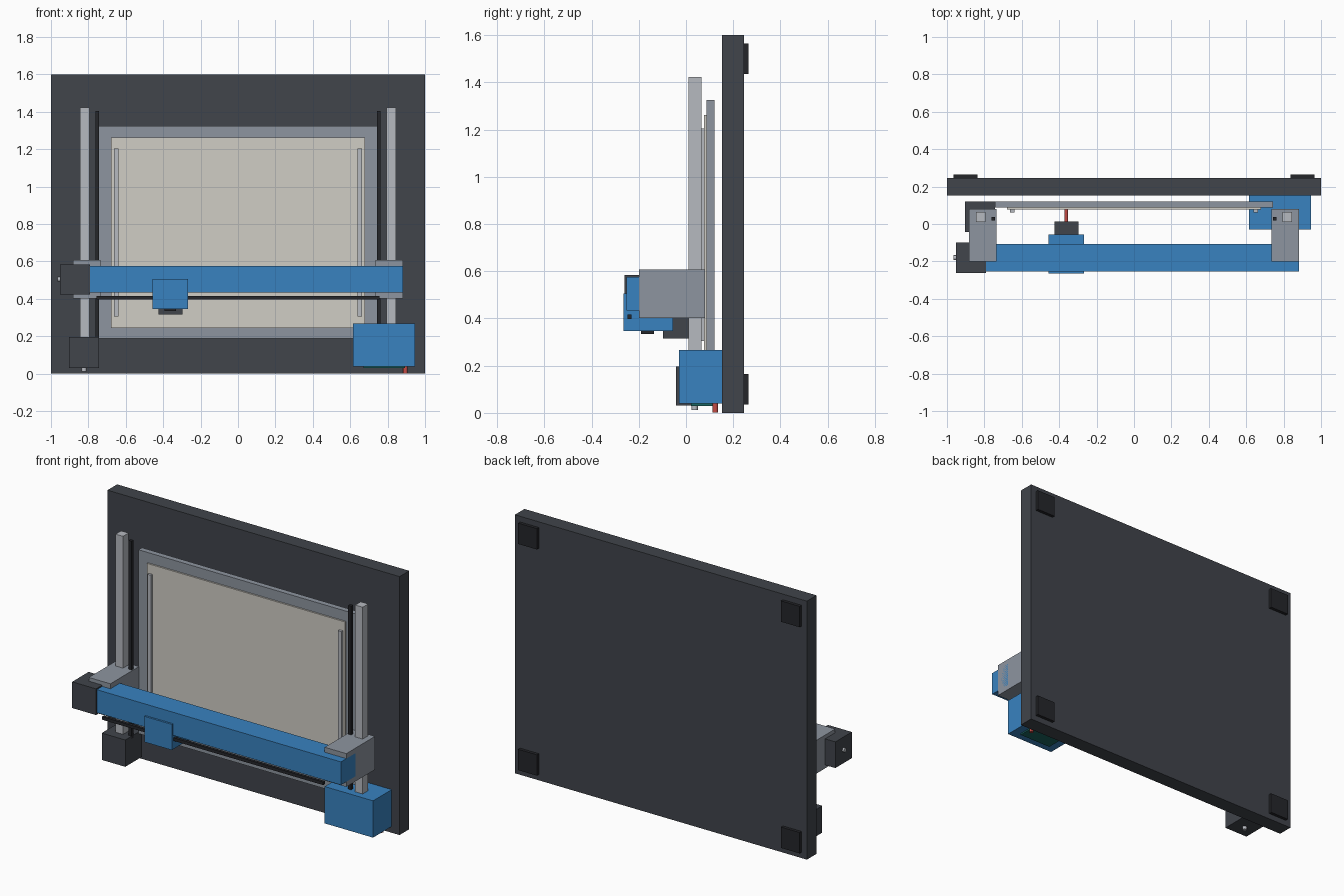
import bpy
from mathutils import Vector

if "Cube" in bpy.data.objects:
    bpy.data.objects.remove(bpy.data.objects["Cube"])


def material(name, r, g, b):
    m = bpy.data.materials.new(name)
    m.diffuse_color = (r, g, b, 1)
    m.use_nodes = True
    m.node_tree.nodes["Principled BSDF"].inputs["Base Color"].default_value = m.diffuse_color
    return m


CHARCOAL = material("charcoal", 0.052, 0.058, 0.07)
BLACK = material("black", 0.018, 0.019, 0.023)
BLUE = material("blue", 0.04, 0.225, 0.53)
GREY = material("grey", 0.27, 0.30, 0.35)
ALUMINIUM = material("aluminium", 0.47, 0.49, 0.53)
CREAM = material("cream", 0.63, 0.61, 0.56)
GREEN = material("green", 0.01, 0.13, 0.12)
RED = material("red", 0.55, 0.07, 0.06)


def box(name, x, y, z, mat):
    """Box from (min, max) ranges on each axis."""
    bpy.ops.mesh.primitive_cube_add(size=1, location=[sum(r) / 2 for r in (x, y, z)])
    o = bpy.context.object
    o.name = name
    o.scale = [r[1] - r[0] for r in (x, y, z)]
    bpy.ops.object.transform_apply(location=False, rotation=False, scale=True)
    o.data.materials.append(mat)
    return o


def rod(name, start, end, radius, mat):
    """Round rod between two points."""
    a, b = Vector(start), Vector(end)
    bpy.ops.mesh.primitive_cylinder_add(vertices=20, radius=radius, depth=(b - a).length,
                                        location=(a + b) / 2)
    o = bpy.context.object
    o.name = name
    o.rotation_euler = (b - a).to_track_quat('Z', 'Y').to_euler()
    o.data.materials.append(mat)
    bpy.ops.object.shade_smooth_by_angle()
    return o


def pair(name, x, y, z, mat):
    """Box on the right and its mirror on the left."""
    box(name + "_right", x, y, z, mat)
    box(name + "_left", (-x[1], -x[0]), y, z, mat)


# Back panel and its four wall pads
box("back_panel", (-1, 1), (0.152, 0.246), (0, 1.6), CHARCOAL)
for level, z in (("lower", (0.036, 0.165)), ("upper", (1.436, 1.565))):
    pair("wall_pad_" + level, (0.836, 0.964), (0.246, 0.265), z, BLACK)

# Drawing board, its surround and paper clamps
box("board_surround", (-0.742, 0.742), (0.087, 0.121), (0.187, 1.325), GREY)
box("drawing_board", (-0.678, 0.678), (0.077, 0.087), (0.245, 1.262), CREAM)
pair("paper_clamp", (0.64, 0.664), (0.062, 0.077), (0.305, 1.204), ALUMINIUM)

# Vertical rails, belts and sliding carriages
pair("vertical_rail", (0.795, 0.846), (0.011, 0.065), (0.18, 1.423), ALUMINIUM)
pair("vertical_belt", (0.742, 0.762), (0.018, 0.038), (0.18, 1.404), BLACK)
pair("side_carriage", (0.734, 0.882), (-0.2, 0.081), (0.401, 0.607), GREY)

# Horizontal beam with its belt
box("cross_beam", (-0.79, 0.882), (-0.253, -0.108), (0.433, 0.576), BLUE)
box("cross_belt", (-0.757, 0.757), (-0.248, -0.23), (0.397, 0.416), BLACK)

# Motors and shafts
box("cross_motor", (-0.953, -0.79), (-0.261, -0.1), (0.422, 0.584), CHARCOAL)
rod("cross_motor_shaft", (-0.965, -0.18, 0.505), (-0.94, -0.18, 0.505), 0.013, ALUMINIUM)
box("lift_motor", (-0.903, -0.742), (-0.043, 0.12), (0.031, 0.197), CHARCOAL)
rod("lift_motor_shaft", (-0.823, 0.037, 0.012), (-0.823, 0.037, 0.045), 0.013, ALUMINIUM)

# Pen carriage, servo, holder and pen
box("pen_carriage", (-0.456, -0.268), (-0.265, -0.056), (0.346, 0.505), BLUE)
box("pen_servo", (-0.392, -0.332), (-0.19, -0.135), (0.335, 0.38), BLACK)
box("pen_holder", (-0.424, -0.298), (-0.098, 0.013), (0.315, 0.435), CHARCOAL)
rod("pen", (-0.362, -0.05, 0.375), (-0.362, 0.087, 0.375), 0.01, RED)

# Control box, circuit board and indicator underneath
box("control_box", (0.615, 0.946), (-0.03, 0.152), (0.039, 0.267), BLUE)
box("circuit_board", (0.672, 0.893), (0.022, 0.122), (0.03, 0.042), GREEN)
rod("indicator", (0.895, 0.124, 0.002), (0.895, 0.124, 0.04), 0.012, RED)
